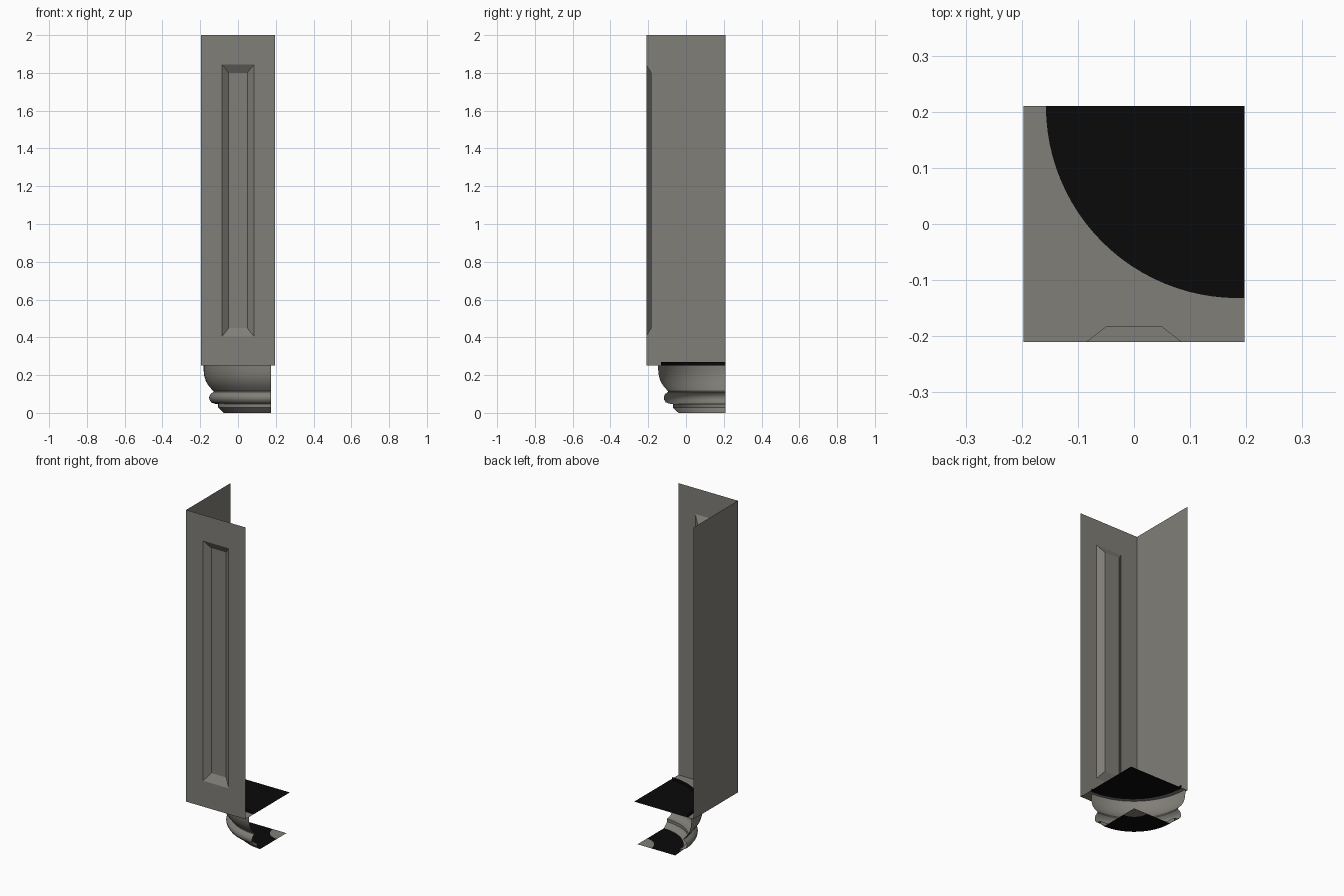
import bpy, bmesh, math

if "Cube" in bpy.data.objects:
    bpy.data.objects.remove(bpy.data.objects["Cube"])

def material(name, rgb):
    m = bpy.data.materials.new(name)
    m.diffuse_color = (*rgb, 1)
    m.use_nodes = True
    m.node_tree.nodes["Principled BSDF"].inputs["Base Color"].default_value = m.diffuse_color
    return m

GREY = material("warm grey", (0.22, 0.21, 0.185))
BLACK = material("black", (0.003, 0.003, 0.003))

HX, HY = 0.197, 0.21          # half width and half depth of the post
Z0, Z1 = 0.25, 2.0            # bottom and top of the post
AX, AY = 0.175, 0.21          # axis of the turned foot
STEPS = 24

def finish(bm, name, mats, smooth=False):
    bmesh.ops.remove_doubles(bm, verts=bm.verts, dist=1e-5)
    me = bpy.data.meshes.new(name)
    bm.to_mesh(me)
    bm.free()
    for m in mats:
        me.materials.append(m)
    ob = bpy.data.objects.new(name, me)
    bpy.context.collection.objects.link(ob)
    if smooth:
        bpy.ops.object.select_all(action='DESELECT')
        bpy.context.view_layer.objects.active = ob
        ob.select_set(True)
        bpy.ops.object.shade_smooth_by_angle(angle=math.radians(35))
    return ob

def face(bm, pts, mat=0):
    f = bm.faces.new([bm.verts.new(p) for p in pts])
    f.material_index = mat
    return f

def rect(hx, z0, z1, y):
    return [(-hx, y, z0), (hx, y, z0), (hx, y, z1), (-hx, y, z1)]

def arc(cx, cy, r, z):
    """Quarter circle from the left cut side round to the front cut side."""
    return [(cx - r * math.cos(a), cy - r * math.sin(a), z)
            for a in (math.pi / 2 * i / STEPS for i in range(STEPS + 1))]

# front wall: frame, bevelled sides and sunk panel
bm = bmesh.new()
loops = [rect(HX, Z0, Z1, -HY), rect(0.085, 0.405, 1.845, -HY),
         rect(0.049, 0.45, 1.8, -HY + 0.028)]
for a, b in zip(loops, loops[1:]):
    for i in range(4):
        j = (i + 1) % 4
        face(bm, [a[i], a[j], b[j], b[i]])
face(bm, loops[-1])
finish(bm, "front_wall", [GREY])

# plain left wall
bm = bmesh.new()
face(bm, [(-HX, HY, Z0), (-HX, -HY, Z0), (-HX, -HY, Z1), (-HX, HY, Z1)])
finish(bm, "left_wall", [GREY])

# floor of the post: grey rim around a black quarter disc
bm = bmesh.new()
CX = HX - 0.012
inner = arc(CX, HY, 0.342, Z0)
inner.append((HX, inner[-1][1], Z0))
outer = [(-HX, max(-HY, HY - 2 * HY * i / (STEPS / 2)), Z0) for i in range(STEPS // 2 + 1)]
outer += [(-HX + 2 * HX * i / (STEPS / 2), -HY, Z0) for i in range(1, STEPS // 2 + 1)]
outer.append((HX, -HY, Z0))
for i in range(STEPS):
    face(bm, [inner[i], outer[i], outer[i + 1], inner[i + 1]])
face(bm, [inner[-2], outer[-2], inner[-1]])
face(bm, [(HX, HY, Z0)] + inner, 1)
finish(bm, "post_floor", [GREY, BLACK])

# low black lip standing on the floor
bm = bmesh.new()
low, high = arc(CX, HY, 0.342, Z0), arc(CX, HY, 0.342, 0.27)
for i in range(STEPS):
    face(bm, [low[i], low[i + 1], high[i + 1], high[i]])
finish(bm, "floor_lip", [BLACK], True)

# turned quarter foot
profile = [(0.250, 0), (0.280, 0.028), (0.280, 0.046), (0.300, 0.049), (0.317, 0.056),
           (0.326, 0.070), (0.328, 0.082), (0.322, 0.098), (0.306, 0.110), (0.306, 0.116),
           (0.328, 0.140), (0.345, 0.167), (0.354, 0.197), (0.357, 0.225), (0.357, 0.25)]
bm = bmesh.new()
rings = [arc(AX, AY, r, z) for r, z in profile]
for a, b in zip(rings, rings[1:]):
    for i in range(STEPS):
        face(bm, [a[i], a[i + 1], b[i + 1], b[i]])
finish(bm, "turned_foot", [GREY], True)

# underside of the foot: black with a grey centre
bm = bmesh.new()
rim, hub = arc(AX, AY, 0.25, 0), arc(AX, AY, 0.09, 0)
for i in range(STEPS):
    face(bm, [rim[i + 1], rim[i], hub[i], hub[i + 1]], 1)
face(bm, hub[::-1] + [(AX, AY, 0)])
finish(bm, "foot_base", [GREY, BLACK])
